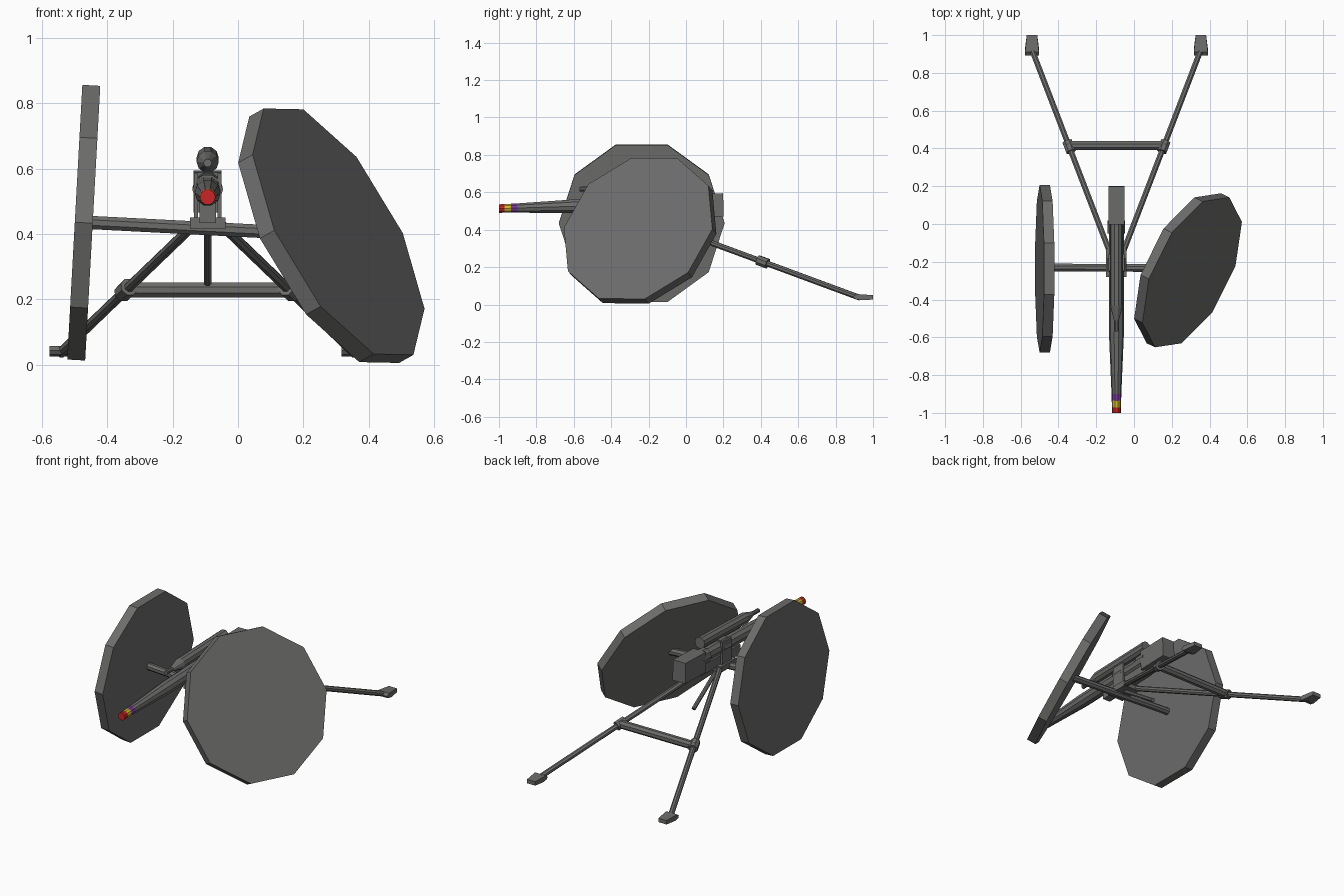
import bpy, bmesh, math
from mathutils import Vector, Matrix

if "Cube" in bpy.data.objects:
    bpy.data.objects.remove(bpy.data.objects["Cube"])

def material(name, rgb):
    m = bpy.data.materials.new(name)
    m.diffuse_color = (*rgb, 1)
    m.use_nodes = True
    m.node_tree.nodes["Principled BSDF"].inputs["Base Color"].default_value = m.diffuse_color
    return m

GREY = material("gunmetal grey", (0.15, 0.15, 0.147))
RED = material("red", (0.6, 0.02, 0.02))
YELLOW = material("yellow", (0.6, 0.48, 0.03))
PURPLE = material("purple", (0.2, 0.04, 0.33))
CX = -0.093          # gun centre line

def finish(name, bm, mats=(GREY,)):
    bmesh.ops.recalc_face_normals(bm, faces=bm.faces)
    me = bpy.data.meshes.new(name)
    bm.to_mesh(me)
    bm.free()
    for m in mats:
        me.materials.append(m)
    ob = bpy.data.objects.new(name, me)
    bpy.context.collection.objects.link(ob)
    return ob

def lathe(name, origin, axis, profile, sides=10, ref=(0, 0, 1), phase=0.5, mats=(GREY,), bands=None):
    """Rings of (distance along axis, radius), capped at both ends."""
    o, a = Vector(origin), Vector(axis).normalized()
    v = (Vector(ref) - a * a.dot(Vector(ref))).normalized()
    u = v.cross(a)
    bm = bmesh.new()
    rings = []
    for d, r in profile:
        ring = []
        for k in range(sides):
            t = 2 * math.pi * (k + phase) / sides
            ring.append(bm.verts.new(o + a * d + (v * math.cos(t) + u * math.sin(t)) * r))
        rings.append(ring)
    for i in range(len(rings) - 1):
        for k in range(sides):
            j = (k + 1) % sides
            f = bm.faces.new((rings[i][k], rings[i][j], rings[i + 1][j], rings[i + 1][k]))
            f.material_index = bands[i] if bands else 0
    first = bm.faces.new(rings[0])
    first.material_index = bands[0] if bands else 0
    bm.faces.new(rings[-1])
    return finish(name, bm, mats)

def rod(name, p0, p1, r, sides=8):
    d = Vector(p1) - Vector(p0)
    return lathe(name, p0, d, [(0, r), (d.length, r)], sides)

def box(name, lo, hi, pitch=0.0):
    lo, hi = Vector(lo), Vector(hi)
    bm = bmesh.new()
    bmesh.ops.create_cube(bm, size=1, matrix=Matrix.Translation((lo + hi) / 2)
                          @ Matrix.Rotation(pitch, 4, 'X') @ Matrix.Diagonal((*(hi - lo), 1)))
    return finish(name, bm)

# wheels: ten-sided solid discs, the right one leaning
R, T = 0.443, 0.055
lathe("left_wheel", (-0.5, -0.237, 0.436), (1, 0, -0.055), [(0, R), (T, R)])
lathe("right_wheel", (0.308, -0.256, 0.407), (-0.802, 0.393, -0.451), [(0, R), (T, R)],
      ref=(-0.4, 0.208, 0.893))

# axle and carriage plate
rod("axle", (-0.47, -0.23, 0.436), (0.285, -0.234, 0.397), 0.022)
box("carriage_plate", (CX - 0.054, -0.28, 0.415), (CX + 0.054, -0.13, 0.45))

# barrel with coloured muzzle bands, tapering to the front
lathe("barrel", (CX, -1, 0.513), (0, 1, 0.03),
      [(0, .024), (.03, .024), (.065, .025), (.1, .026), (.43, .04), (.75, .04), (.75, .047),
       (.82, .047), (.82, .04), (.95, .04), (.95, .046), (1.02, .046)],
      mats=(GREY, RED, YELLOW, PURPLE), bands=[1, 2, 3] + [0] * 8)
box("breech_block", (CX - 0.043, 0.0, 0.468), (CX + 0.043, 0.2, 0.592), 0.03)

# recoil cylinder above the barrel
lathe("recoil_cylinder", (CX, -0.57, 0.617), (0, 1, 0.03),
      [(0, .013), (.06, .013), (.14, .034), (.57, .034)])

# cradle under the barrel with side cheeks
box("cradle", (CX - 0.025, -0.36, 0.44), (CX + 0.025, 0.02, 0.5), 0.03)
for s, side in ((-1, "left"), (1, "right")):
    x = CX + s * 0.036
    box(side + "_cradle_cheek", (x - 0.006, -0.25, 0.445), (x + 0.006, -0.16, 0.585))

# trail legs, clamps and feet
for s, side in ((-1, "left"), (1, "right")):
    top = Vector((CX + s * 0.035, -0.15, 0.435))
    end = Vector((CX + s * 0.45, 0.93, 0.036))
    rod(side + "_trail_leg", top, end, 0.016)
    d = (end - top).normalized()
    mid = top.lerp(end, (0.41 + 0.15) / 1.08)
    rod(side + "_leg_clamp", mid - d * 0.03, mid + d * 0.03, 0.028)
    # spade foot: side profile extruded across
    bm = bmesh.new()
    profile = [(0.893, 0.043), (0.91, 0.056), (1.0, 0.05), (1.0, 0.026), (0.93, 0.024), (0.9, 0.03)]
    cx = CX + s * 0.447
    f = bm.faces.new([bm.verts.new((cx - 0.037, y, z)) for y, z in profile])
    ext = bmesh.ops.extrude_face_region(bm, geom=[f])
    for v in [g for g in ext["geom"] if isinstance(g, bmesh.types.BMVert)]:
        v.co.x += 0.074
    for v in bm.verts:
        if v.co.y > 0.99:
            v.co.x = cx + (v.co.x - cx) * 0.75
    finish(side + "_foot", bm)

# cross bar between the legs and centre prop rod
rod("cross_bar", (CX - 0.265, 0.415, 0.228), (CX + 0.265, 0.415, 0.228), 0.025)
rod("centre_prop", (CX, -0.19, 0.42), (CX, 0.06, 0.25), 0.012)
